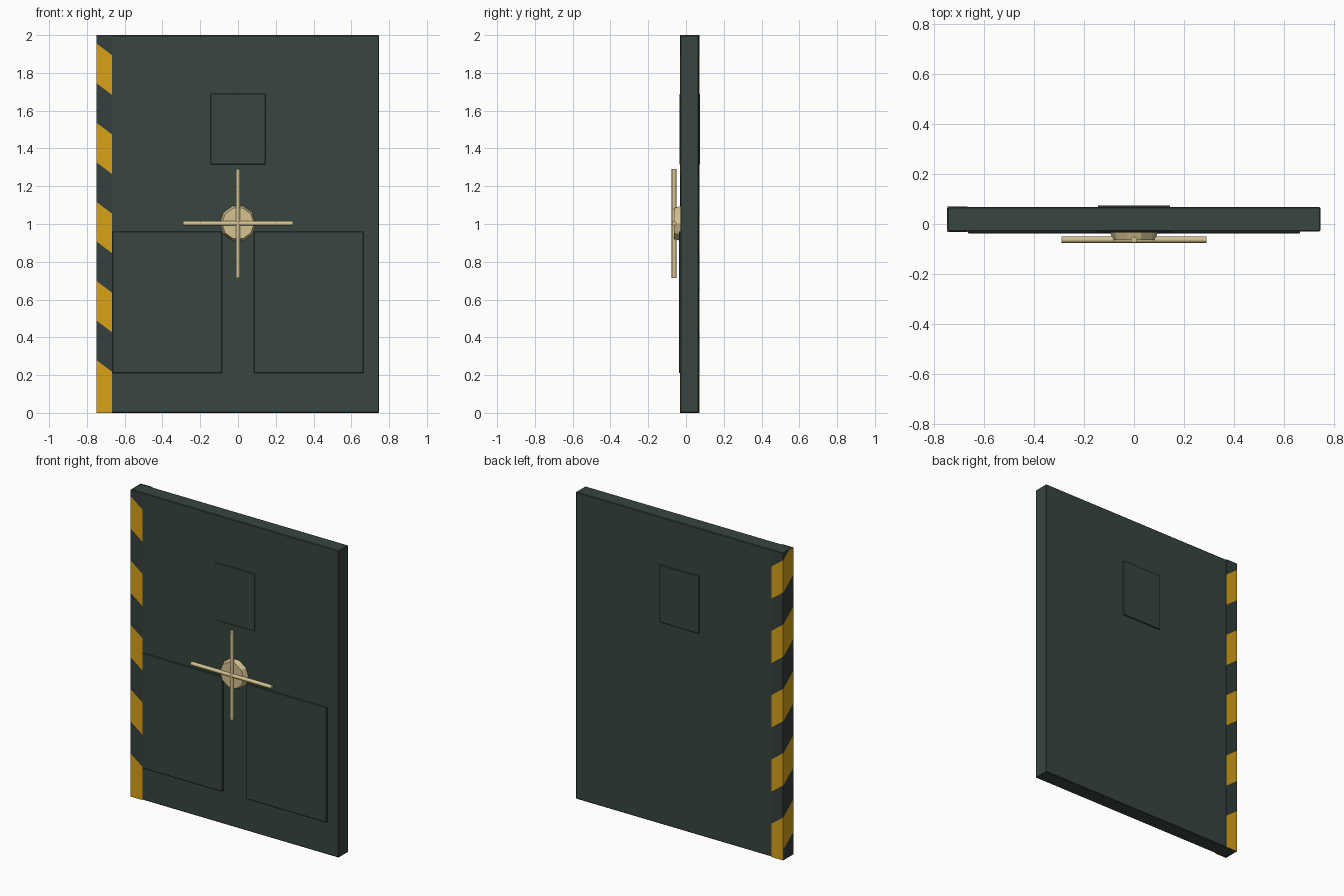
import bpy, bmesh, math
from mathutils import Vector, Matrix

if "Cube" in bpy.data.objects:
    bpy.data.objects.remove(bpy.data.objects["Cube"], do_unlink=True)


def material(name, rgb):
    m = bpy.data.materials.new(name)
    m.use_nodes = True
    m.diffuse_color = (*rgb, 1)
    shader = m.node_tree.nodes["Principled BSDF"]
    shader.inputs["Base Color"].default_value = (*rgb, 1)
    shader.inputs["Roughness"].default_value = 0.7
    return m


GREEN = material("dark green paint", (0.04, 0.059, 0.05))
DARK = material("dark stripe", (0.034, 0.05, 0.047))
YELLOW = material("warning yellow", (0.68, 0.36, 0.01))
BRASS = material("pale brass", (0.66, 0.54, 0.28))


def finish(bm, name, *mats):
    bmesh.ops.recalc_face_normals(bm, faces=bm.faces)
    mesh = bpy.data.meshes.new(name)
    bm.to_mesh(mesh)
    bm.free()
    ob = bpy.data.objects.new(name, mesh)
    bpy.context.collection.objects.link(ob)
    for m in mats:
        mesh.materials.append(m)
    return ob


def box_mesh(lo, hi):
    lo, hi = Vector(lo), Vector(hi)
    bm = bmesh.new()
    size = Matrix.Diagonal((*(hi - lo), 1))
    bmesh.ops.create_cube(bm, size=1, matrix=Matrix.Translation((lo + hi) / 2) @ size)
    return bm


def box(name, lo, hi, bevel=0.003):
    ob = finish(box_mesh(lo, hi), name, GREEN)
    mod = ob.modifiers.new("soft_edge", "BEVEL")
    mod.width = bevel
    mod.segments = 1
    return ob


# Door leaf, lower panels and the hatch plate that passes through the leaf
FRONT, BACK, LEFT_EDGE = -0.03, 0.068, -0.747
box("door_leaf", (LEFT_EDGE, FRONT, 0), (0.747, BACK, 2), 0.004)
box("lower_panel_right", (-0.665, -0.038, 0.21), (-0.085, 0, 0.96))
box("lower_panel_left", (0.085, -0.038, 0.21), (0.665, 0, 0.96))
box("upper_plate", (-0.145, -0.035, 1.315), (0.145, 0.075, 1.69))

# Warning stripes: thin plates cut along slanted lines, coloured band by band
PERIOD, BAND_TOP, BAND_BOTTOM, SLOPE = 0.419, 0.28, 0.07, 0.75


def striped_plate(name, lo, hi, origin, across, fill_base):
    bm = box_mesh(lo, hi)
    normal = across * SLOPE + Vector((0, 0, 1))
    for k in range(-1, 6):
        for start in (BAND_TOP, BAND_BOTTOM):
            point = origin + Vector((0, 0, start + k * PERIOD))
            geom = bm.verts[:] + bm.edges[:] + bm.faces[:]
            bmesh.ops.bisect_plane(bm, geom=geom, plane_co=point, plane_no=normal)
    for f in bm.faces:
        level = (f.calc_center_median() - origin).dot(normal)
        phase = (level - BAND_BOTTOM) % PERIOD
        base = fill_base and level < BAND_TOP
        f.material_index = int(base or phase < BAND_TOP - BAND_BOTTOM)
    finish(bm, name, DARK, YELLOW)


T = 0.003
X, Y = Vector((1, 0, 0)), Vector((0, 1, 0))
edge = LEFT_EDGE - T
corner = Vector((edge, BACK, 0))
striped_plate("stripe_front", (edge, FRONT - T, 0), (-0.667, FRONT, 2), corner, X, True)
striped_plate("stripe_back", (edge, BACK, 0), (-0.667, BACK + T, 2), corner, X, True)
striped_plate("stripe_edge", (edge, FRONT, 0), (LEFT_EDGE, BACK, 2), corner, Y, False)

# Handle: faceted hub with two crossed rods
CENTRE_Z = 1.003


def rod(name, r1, r2, depth, sides, y, turn):
    bm = bmesh.new()
    bmesh.ops.create_cone(bm, cap_ends=True, segments=sides, radius1=r1, radius2=r2,
                          depth=depth, matrix=Matrix.Translation((0, y, CENTRE_Z)) @ turn)
    return finish(bm, name, BRASS)


quarter = math.pi / 2
rod("handle_hub", 0.097, 0.085, 0.035, 10, -0.046,
    Matrix.Rotation(quarter, 4, "X") @ Matrix.Rotation(quarter, 4, "Z"))
rods = [rod("handle_rod_upright", 0.0125, 0.0125, 0.576, 10, -0.063, Matrix.Identity(4)),
        rod("handle_rod_level", 0.0125, 0.0125, 0.58, 10, -0.063,
            Matrix.Rotation(quarter, 4, "Y"))]

# Smooth rods with crisp ends
bpy.ops.object.select_all(action="DESELECT")
for ob in rods:
    ob.select_set(True)
bpy.context.view_layer.objects.active = rods[0]
bpy.ops.object.shade_smooth_by_angle(angle=math.radians(40))
